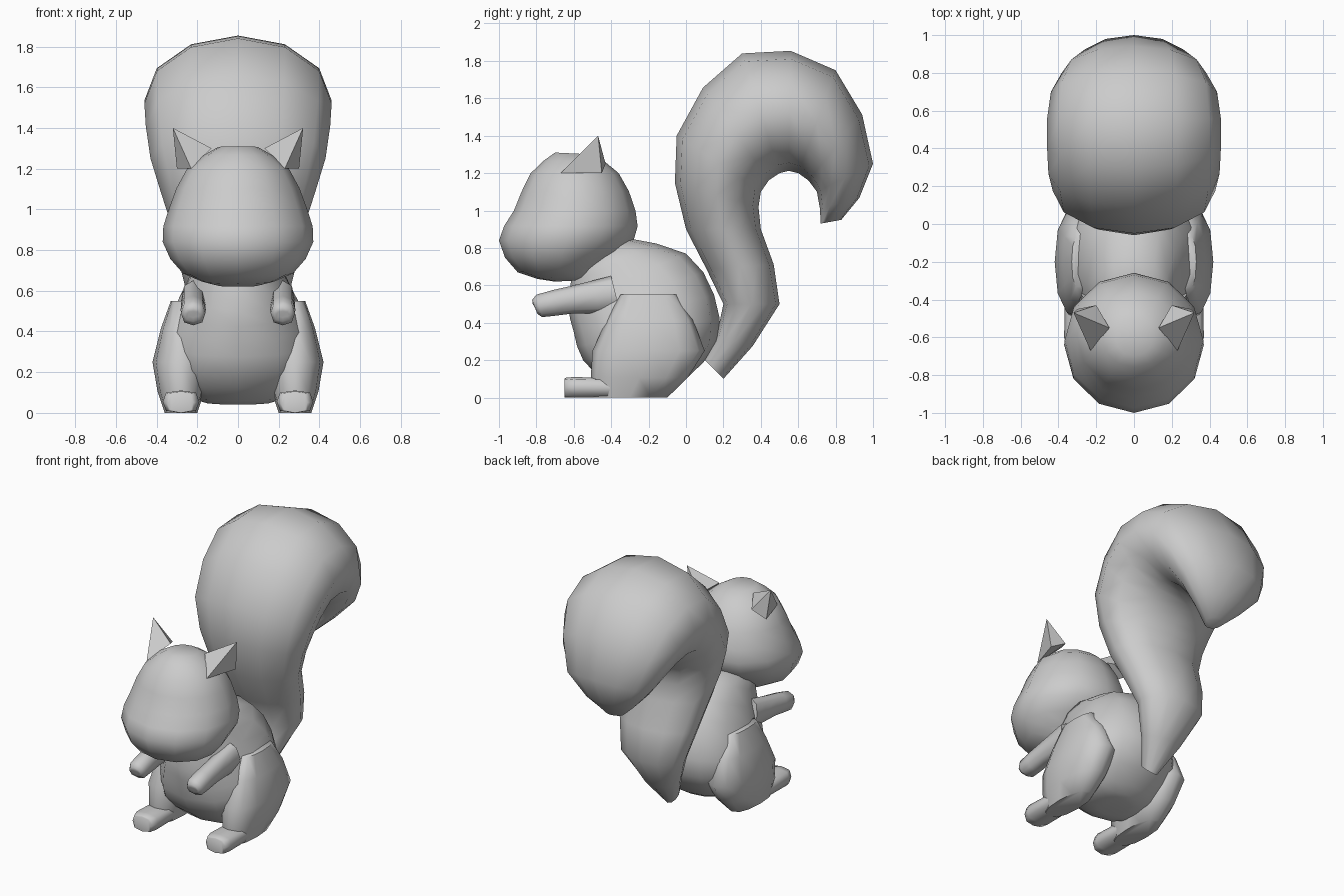
import bpy, bmesh
from math import sin, cos, pi
from mathutils import Vector

default_cube = bpy.data.objects.get("Cube")
if default_cube:
    bpy.data.objects.remove(default_cube)

GREY = (.6, .6, .6, 1)
fur = bpy.data.materials.new("grey fur")
fur.use_nodes = True
fur.diffuse_color = GREY
fur.node_tree.nodes["Principled BSDF"].inputs["Base Color"].default_value = GREY


def finish(name, bm, angle):
    """Turn the mesh into a smooth shaded object with the fur material."""
    bmesh.ops.recalc_face_normals(bm, faces=bm.faces[:])
    mesh = bpy.data.meshes.new(name)
    bm.to_mesh(mesh)
    bm.free()
    mesh.materials.append(fur)
    part = bpy.data.objects.new(name, mesh)
    bpy.context.collection.objects.link(part)
    bpy.ops.object.select_all(action="DESELECT")
    part.select_set(True)
    bpy.context.view_layer.objects.active = part
    bpy.ops.object.shade_smooth_by_angle(angle=angle)


def with_midpoints(rings):
    """Add one ring between each pair, along a smooth curve through all of them."""
    result = [rings[0]]
    for index in range(len(rings) - 1):
        before = rings[max(index - 1, 0)]
        start, end = rings[index], rings[index + 1]
        after = rings[min(index + 2, len(rings) - 1)]
        middle = [(9 * (s + e) - b - a) / 16
                  for b, s, e, a in zip(before, start, end, after)]
        result += [middle, end]
    return result


def signed_power(value, power):
    return (1 if value > 0 else -1) * abs(value) ** power


def loft(name, rings, centre_x=0, sides=12, roundness=1):
    """Skin oval rings: y, z of one edge, y, z of the opposite edge, half width."""
    bm = bmesh.new()
    loops = []
    for y, z, far_y, far_z, half_width in with_midpoints(rings):
        near, far = Vector((0, y, z)), Vector((0, far_y, far_z))
        centre = (near + far) / 2 + Vector((centre_x, 0, 0))
        radius = (near - far) / 2
        loop = []
        for side in range(sides):
            turn = 2 * pi * side / sides
            across = Vector((half_width * signed_power(sin(turn), roundness), 0, 0))
            along = radius * signed_power(cos(turn), roundness)
            loop.append(bm.verts.new(centre + along + across))
        loops.append(loop)
    for lower, upper in zip(loops, loops[1:]):
        for side in range(sides):
            following = (side + 1) % sides
            bm.faces.new((lower[side], lower[following], upper[following], upper[side]))
    bm.faces.new(loops[0])
    bm.faces.new(loops[-1])
    finish(name, bm, angle=1.1)


def ear(name, side):
    """A leaning pyramid with a broad open front."""
    bm = bmesh.new()
    front, inner, back, outer, tip = (
        (.23, -.67, 1.2), (.13, -.55, 1.3), (.2, -.43, 1.25), (.3, -.45, 1.2), (.32, -.47, 1.4))
    for x, y, z in (front, inner, back, outer, tip):
        bm.verts.new((side * x, y, z))
    bmesh.ops.convex_hull(bm, input=bm.verts[:])
    finish(name, bm, angle=.6)


# Bushy tail, from the root to the curled tip
loft("tail", [
    (.1, .2, .2, .1, .05),
    (.2, .5, .5, .5, .23),
    (0, .9, .4, .9, .32),
    (-.05, 1.4, .4, 1.1, .43),
    (.3, 1.84, .5, 1.2, .46),
    (.8, 1.75, .6, 1.2, .44),
    (1, 1.25, .7, 1.1, .3),
    (.83, .95, .72, .93, .06),
])

# Head, from the crown to the chin
loft("head", [
    (-.7, 1.31, -.5, 1.3, .1),
    (-.83, 1.2, -.36, 1.2, .25),
    (-.92, 1, -.27, 1, .34),
    (-1, .84, -.28, .84, .37),
    (-.9, .67, -.45, .7, .27),
    (-.7, .62, -.5, .63, .1),
])

# Body, from the neck to the seat
loft("body", [
    (-.6, .7, -.3, .85, .17),
    (-.63, .5, 0, .77, .25),
    (-.6, .35, .15, .55, .34),
    (-.55, .2, .17, .3, .37),
    (-.4, .06, 0, .1, .25),
    (-.3, .04, -.1, .05, .1),
], roundness=.9)

haunch_rings = [(-.35, .55, -.05, .55, .05), (-.5, .25, .1, .25, .14), (-.5, 0, -.1, 0, .08)]
foot_rings = [(-.65, .1, -.65, 0, .06), (-.6, .11, -.6, 0, .09), (-.3, .1, -.3, 0, .08)]
arm_rings = [
    (-.4, .65, -.35, .45, .06),
    (-.6, .6, -.6, .45, .06),
    (-.8, .55, -.77, .43, .06),
    (-.82, .5, -.8, .47, .03),
]

# Paired limbs and ears
for label, side in (("left", 1), ("right", -1)):
    loft(label + "_haunch", haunch_rings, centre_x=side * .28, roundness=.85)
    loft(label + "_foot", foot_rings, centre_x=side * .28, sides=8, roundness=.6)
    loft(label + "_arm", arm_rings, centre_x=side * .22, sides=8, roundness=.85)
    ear(label + "_ear", side)
